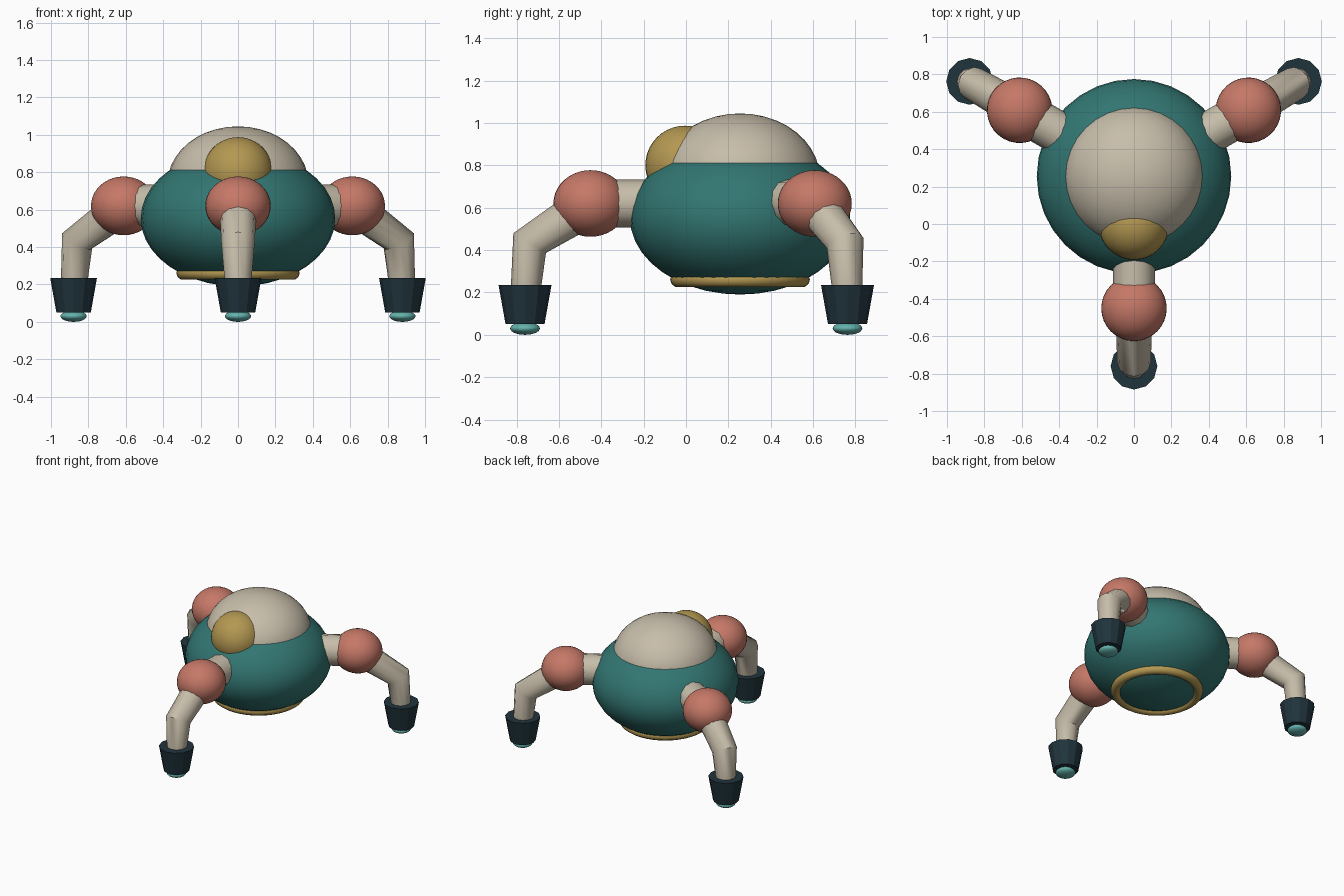
import bpy
from math import cos, sin, radians
from mathutils import Vector

cube = bpy.data.objects.get("Cube")
if cube:
    bpy.data.objects.remove(cube, do_unlink=True)


def material(name, rgb):
    m = bpy.data.materials.new(name)
    m.use_nodes = True
    m.diffuse_color = (*rgb, 1)
    m.node_tree.nodes["Principled BSDF"].inputs["Base Color"].default_value = (*rgb, 1)
    return m


teal = material("teal", (0.032, 0.181, 0.168))
cream = material("cream", (0.57, 0.51, 0.40))
coral = material("coral", (0.56, 0.188, 0.136))
gold = material("gold", (0.456, 0.314, 0.084))
navy = material("navy", (0.0144, 0.0343, 0.0452))
aqua = material("aqua", (0.127, 0.445, 0.413))

CENTRE_Y = 0.255


def finish(name, mat, smooth=True):
    ob = bpy.context.object
    ob.name = name
    ob.data.materials.clear()
    ob.data.materials.append(mat)
    if smooth:
        bpy.ops.object.shade_smooth_by_angle(angle=radians(40))
    return ob


def ball(name, loc, scale, mat, turn=0):
    bpy.ops.mesh.primitive_uv_sphere_add(segments=32, ring_count=20, radius=1,
                                         location=loc, rotation=(0, 0, turn))
    bpy.context.object.scale = scale
    return finish(name, mat)


def tube(name, points, radii, mat):
    curve = bpy.data.curves.new(name, "CURVE")
    curve.dimensions = "3D"
    curve.bevel_depth = 1
    curve.bevel_resolution = 4
    curve.use_fill_caps = True
    spline = curve.splines.new("POLY")
    spline.points.add(len(points) - 1)
    for p, co, r in zip(spline.points, points, radii):
        p.co = (*co, 1)
        p.radius = r
    ob = bpy.data.objects.new(name, curve)
    bpy.context.collection.objects.link(ob)
    bpy.ops.object.select_all(action="DESELECT")
    ob.select_set(True)
    bpy.context.view_layer.objects.active = ob
    bpy.ops.object.convert(target="MESH")
    return finish(name, mat)


# Body, dome, front eye and belly ring
ball("body", (0, CENTRE_Y, 0.553), (0.52, 0.52, 0.363), teal)
ball("dome", (0, CENTRE_Y, 0.74), (0.377, 0.377, 0.305), cream)
ball("eye", (0, -0.005, 0.80), (0.187, 0.187, 0.187), gold)
bpy.ops.mesh.primitive_torus_add(location=(0, CENTRE_Y, 0.26), major_radius=0.295,
                                 minor_radius=0.035, major_segments=40, minor_segments=10)
finish("belly_ring", gold)

# Three legs spaced evenly around the body
for side, degrees in (("front", -90), ("back_left", 30), ("back_right", 150)):
    a = radians(degrees)

    def at(dist, z):
        return Vector((dist * cos(a), CENTRE_Y + dist * sin(a), z))

    tube(side + "_arm", [at(0.36, 0.62), at(0.68, 0.62)], [0.113, 0.113], cream)
    ball(side + "_joint", at(0.706, 0.62), (0.175, 0.175, 0.157), coral, a)
    tube(side + "_leg", [at(0.706, 0.617), at(0.993, 0.433), at(1.013, 0.2)],
         [0.1, 0.09, 0.07], cream)
    bpy.ops.mesh.primitive_cone_add(vertices=12, radius1=0.092, radius2=0.125, depth=0.185,
                                    location=at(1.015, 0.1425), rotation=(0, 0, a))
    finish(side + "_foot", navy, smooth=False)
    ball(side + "_foot_tip", at(1.015, 0.03), (0.07, 0.07, 0.03), aqua, a)
